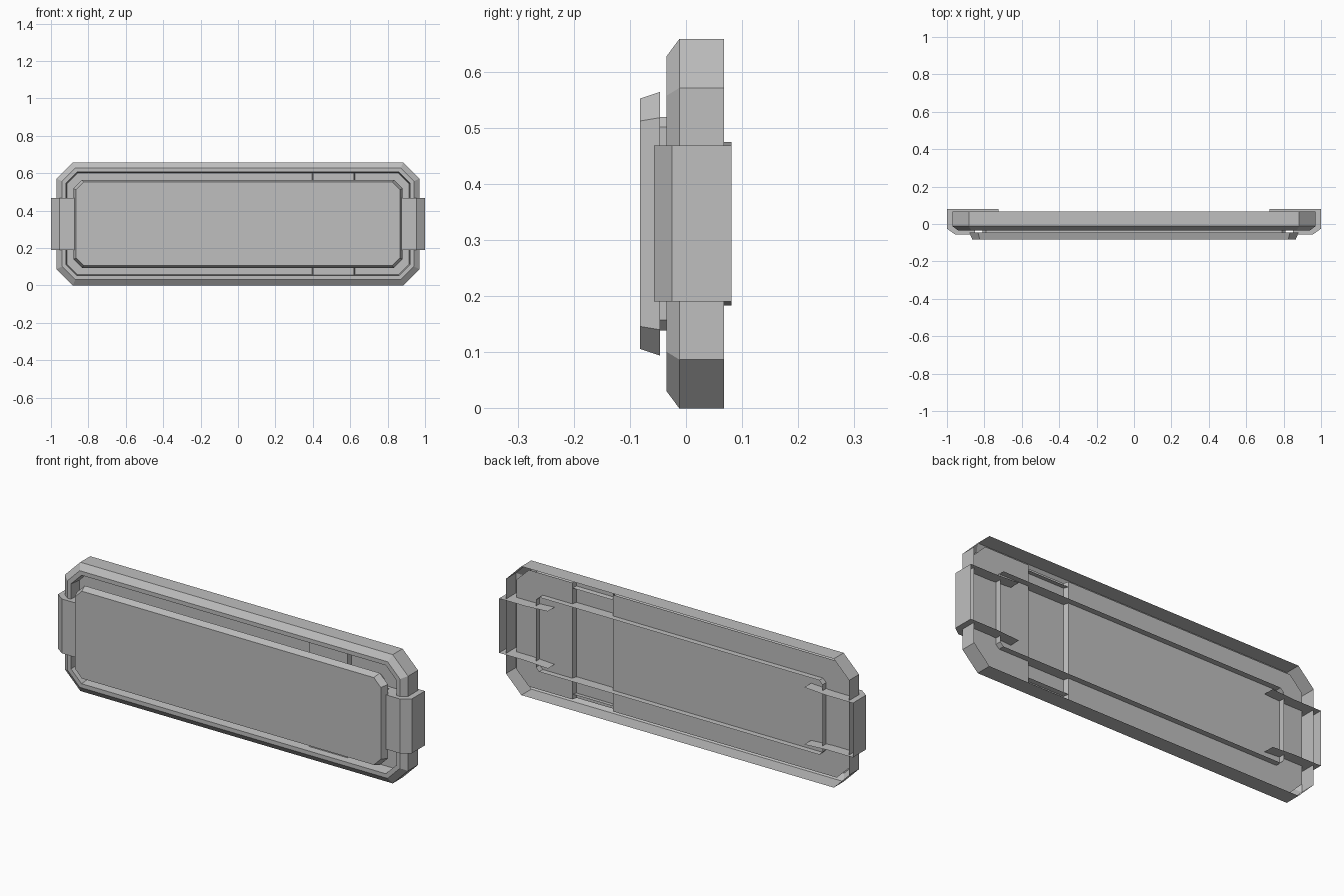
import bpy, bmesh

cube = bpy.data.objects.get("Cube")
if cube:
    bpy.data.objects.remove(cube, do_unlink=True)

grey = bpy.data.materials.new("plain_grey")
grey.use_nodes = True
COLOUR = (0.52, 0.52, 0.52, 1)
grey.diffuse_color = COLOUR
grey.node_tree.nodes["Principled BSDF"].inputs["Base Color"].default_value = COLOUR

MID = 0.329  # mid height of the model


def finish(name, bm):
    bmesh.ops.remove_doubles(bm, verts=bm.verts, dist=0.0001)
    bmesh.ops.recalc_face_normals(bm, faces=bm.faces)
    mesh = bpy.data.meshes.new(name)
    bm.to_mesh(mesh)
    bm.free()
    mesh.materials.append(grey)
    obj = bpy.data.objects.new(name, mesh)
    bpy.context.collection.objects.link(obj)
    return obj


def face(bm, points):
    return bm.faces.new([bm.verts.new(p) for p in points])


def octagon(w, h, c, y):
    """Rectangle with cut corners, half sizes w and h, standing at depth y."""
    quarter = [(w, h - c), (w - c, h)]
    pts = quarter + [(-x, z) for x, z in reversed(quarter)]
    pts += [(-x, -z) for x, z in pts]
    return [(x, y, MID + z) for x, z in pts]


def loft(name, sections, cap_first=False, cap_last=False):
    bm = bmesh.new()
    rings = [[bm.verts.new(p) for p in octagon(*s)] for s in sections]
    for a, b in zip(rings, rings[1:]):
        for i in range(8):
            j = (i + 1) % 8
            bm.faces.new((a[i], a[j], b[j], b[i]))
    if cap_first:
        bm.faces.new(rings[0])
    if cap_last:
        bm.faces.new(rings[-1])
    return finish(name, bm)


# Open-backed frame: outer wall, bevel, front lip, wall of the recess
loft("outer_frame", [
    (0.97, 0.329, 0.087, 0.068),
    (0.97, 0.329, 0.087, -0.012),
    (0.94, 0.298, 0.07, -0.035),
    (0.92, 0.277, 0.06, -0.035),
    (0.915, 0.271, 0.057, 0.025),
])

# Raised front panel
loft("front_panel", [
    (0.88, 0.235, 0.046, -0.046),
    (0.865, 0.223, 0.04, -0.082),
], True, True)

# Thin collar running from the panel through the back plate
loft("inner_collar", [
    (0.81, 0.19, 0.018, -0.046),
    (0.81, 0.19, 0.018, 0.055),
])

# Back plate with a stepped middle section: x, y, half height
columns = [(-0.94, 0.025, 0.23), (-0.87, 0.025, 0.298), (0.396, 0.025, 0.298),
           (0.402, 0, 0.298), (0.619, 0, 0.298), (0.625, 0.025, 0.298),
           (0.87, 0.025, 0.298), (0.94, 0.025, 0.23)]
bm = bmesh.new()
for (xa, ya, ha), (xb, yb, hb) in zip(columns, columns[1:]):
    face(bm, [(xa, ya, MID - ha), (xb, yb, MID - hb),
              (xb, yb, MID + hb), (xa, ya, MID + ha)])
finish("back_plate", bm)

# End clips: wrapped outer band, closing walls and inward flanges
HALF = 0.139
band = [(1, 0.081), (1, -0.025), (0.955, -0.057), (0.85, -0.057)]
for side, label in ((1, "left"), (-1, "right")):
    bm = bmesh.new()
    for (xa, ya), (xb, yb) in zip(band, band[1:]):
        face(bm, [(side * xa, ya, MID - HALF), (side * xb, yb, MID - HALF),
                  (side * xb, yb, MID + HALF), (side * xa, ya, MID + HALF)])
    for up in (1, -1):
        z, z_end = MID + up * HALF, MID + up * (HALF + 0.007)
        face(bm, [(side * x, y, z) for x, y in band + [(0.85, 0.081)]])
        face(bm, [(side * 0.85, 0.081, z), (side * 0.725, 0.081, z_end),
                  (side * 0.725, 0.005, z_end), (side * 0.85, 0.005, z)])
    finish(label + "_end_clip", bm)
